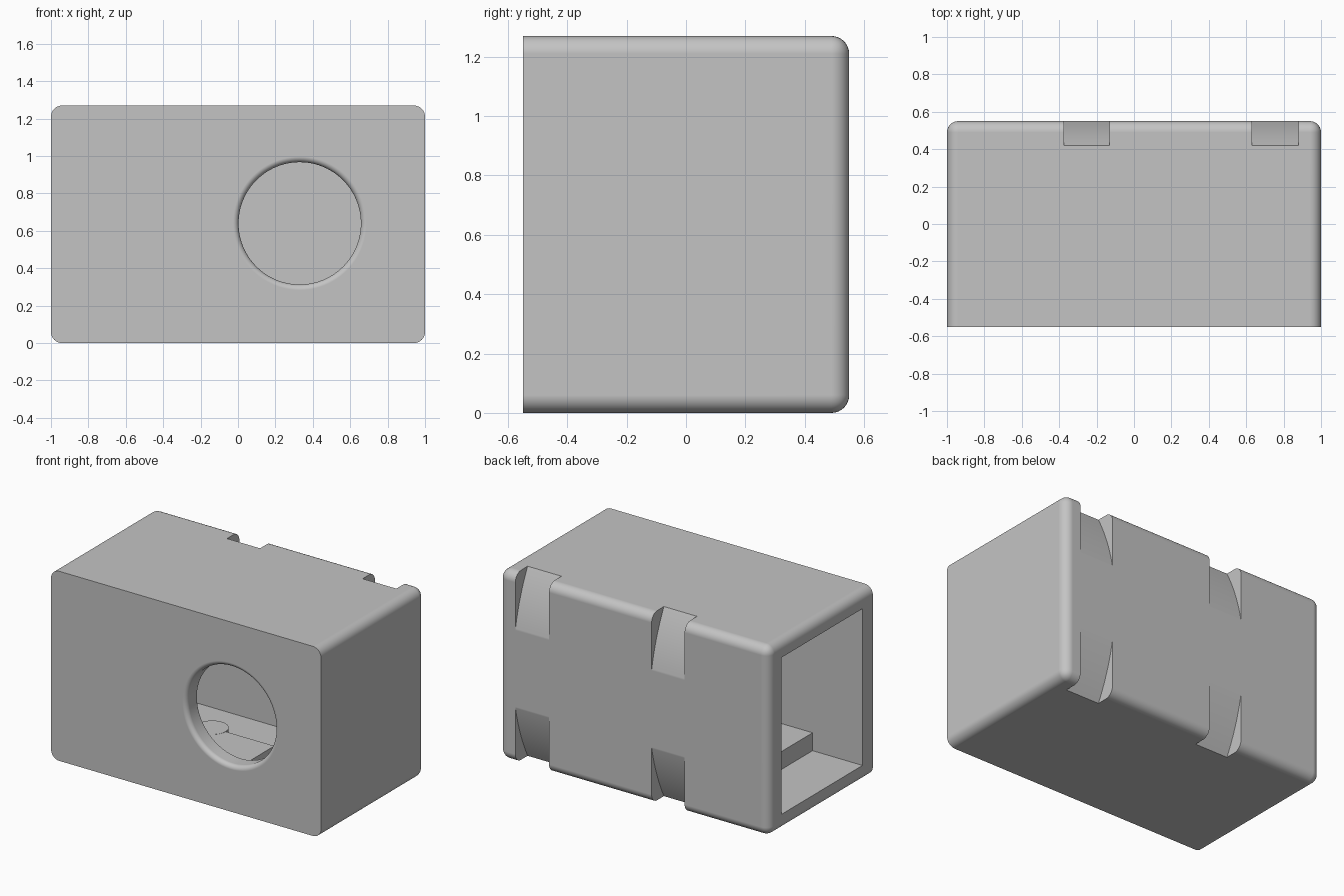
import bpy, bmesh, math
from mathutils import Matrix

if "Cube" in bpy.data.objects:
    bpy.data.objects.remove(bpy.data.objects["Cube"])

HEIGHT, DEPTH = 1.27, 1.10
MID_Z, BACK, FRONT = HEIGHT / 2, DEPTH / 2, -DEPTH / 2

grey = bpy.data.materials.new("plain_grey")
grey.use_nodes = True
grey.diffuse_color = (0.55, 0.55, 0.55, 1)
grey.node_tree.nodes["Principled BSDF"].inputs["Base Color"].default_value = (0.55, 0.55, 0.55, 1)


def finish(name, bm):
    bmesh.ops.recalc_face_normals(bm, faces=bm.faces)
    mesh = bpy.data.meshes.new(name)
    bm.to_mesh(mesh)
    bm.free()
    mesh.materials.append(grey)
    obj = bpy.data.objects.new(name, mesh)
    bpy.context.collection.objects.link(obj)
    return obj


def box_bm(x, y, z):
    bm = bmesh.new()
    size = Matrix.Diagonal((x[1] - x[0], y[1] - y[0], z[1] - z[0], 1))
    centre = Matrix.Translation([sum(a) / 2 for a in (x, y, z)])
    bmesh.ops.create_cube(bm, size=1, matrix=centre @ size)
    return bm


def activate(obj):
    bpy.ops.object.select_all(action="DESELECT")
    obj.select_set(True)
    bpy.context.view_layer.objects.active = obj


def cut(obj, cutter):
    cutter.hide_render = True
    mod = obj.modifiers.new("cut", "BOOLEAN")
    mod.operation, mod.solver, mod.object = "DIFFERENCE", "EXACT", cutter
    activate(obj)
    bpy.ops.object.modifier_apply(modifier=mod.name)
    bpy.data.objects.remove(cutter)


def smooth(obj):
    activate(obj)
    bpy.ops.object.shade_smooth_by_angle(angle=math.radians(30))
    mod = obj.modifiers.new("weighted normals", "WEIGHTED_NORMAL")
    mod.keep_sharp = True


# Housing: every edge rounded except those around the flat front
bm = box_bm((-1, 1), (FRONT, BACK), (0, HEIGHT))
round_edges = [e for e in bm.edges if any(v.co.y > 0 for v in e.verts)]
bmesh.ops.bevel(bm, geom=round_edges, offset=0.06, segments=8, profile=0.5, affect="EDGES")
housing = finish("housing", bm)

# Cavity open on one end
cut(housing, finish("cavity_cutter", box_bm((-1.2, 0.89), (-0.44, 0.417), (0.11, 1.16))))

# Round front opening with a rounded rim
RADIUS, RIM = 0.327, 0.03
profile = [(0, -0.3), (RADIUS, -0.3)]
for i in range(9):
    a = math.pi / 2 * i / 8
    profile.append((RADIUS + RIM * (1 - math.cos(a)), FRONT + RIM * (1 - math.sin(a))))
profile += [(RADIUS + RIM, -0.7), (0, -0.7)]
bm = bmesh.new()
verts = [bm.verts.new((0.33 + r, y, MID_Z + 0.005)) for r, y in profile]
edges = [bm.edges.new(pair) for pair in zip(verts, verts[1:])]
bmesh.ops.spin(bm, geom=verts + edges, cent=(0.33, 0, MID_Z + 0.005), axis=(0, 1, 0),
               angle=math.tau, steps=96)
bmesh.ops.remove_doubles(bm, verts=bm.verts, dist=0.0001)
cut(housing, finish("opening_cutter", bm))

# Two strap grooves curving over the back, top and bottom
ARC_R, ARC_Y = 1.38, -0.806
for left, right in ((-0.375, -0.13), (0.63, 0.88)):
    bm = bmesh.new()
    outline = []
    for i in range(49):
        dz = -0.8 + 1.6 * i / 48
        outline.append((ARC_Y + math.sqrt(ARC_R ** 2 - dz ** 2), MID_Z + dz))
    outline += [(0.8, MID_Z + 0.8), (0.8, MID_Z - 0.8)]
    face = bm.faces.new([bm.verts.new((left, y, z)) for y, z in outline])
    side = bmesh.ops.extrude_face_region(bm, geom=[face])["geom"]
    bmesh.ops.translate(bm, verts=[v for v in side if isinstance(v, bmesh.types.BMVert)],
                        vec=(right - left, 0, 0))
    cut(housing, finish("groove_cutter", bm))
smooth(housing)

# Raised ledge inside, along the front wall
finish("inner_ledge", box_bm((-0.63, 0.29), (-0.46, -0.03), (0.09, 0.23)))

# Round boss on the back edge of the ledge
bm = bmesh.new()
bmesh.ops.create_cone(bm, cap_ends=True, segments=48, radius1=0.1, radius2=0.1, depth=0.141,
                      matrix=Matrix.Translation((-0.17, -0.03, 0.1605)))
smooth(finish("ledge_boss", bm))
